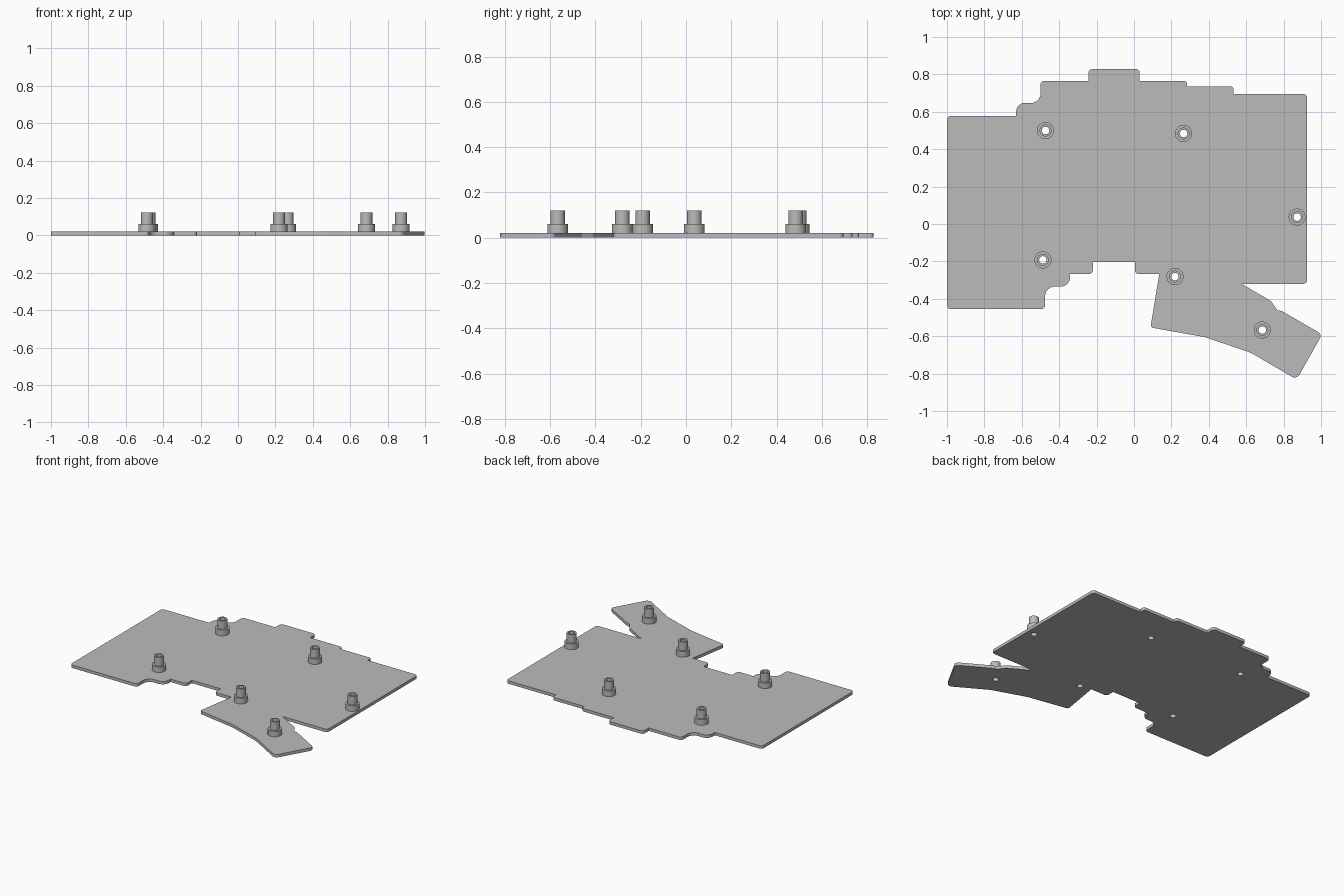
import bpy, bmesh, math
from mathutils import Vector

if "Cube" in bpy.data.objects:
    bpy.data.objects.remove(bpy.data.objects["Cube"])

THICK, STEP, TOP = 0.021, 0.061, 0.121
HOLE, COLLAR, POST = 0.02, 0.0455, 0.032
SEG = 32

grey = bpy.data.materials.new("plain grey")
grey.diffuse_color = (0.5, 0.5, 0.5, 1)
grey.use_nodes = True
grey.node_tree.nodes["Principled BSDF"].inputs["Base Color"].default_value = grey.diffuse_color

# Plate outline, clockwise: x, y, corner radius
OUTLINE = [
    (-1.0, .577, .02), (-.63, .577, 0), (-.63, .647, .045), (-.50, .647, .05),
    (-.50, .765, .02), (-.243, .765, 0), (-.243, .829, .02), (.03, .829, .02),
    (.03, .765, 0), (.283, .765, .015), (.283, .735, 0), (.533, .735, .015),
    (.533, .695, 0), (.925, .695, .02), (.925, -.32, .02), (.575, -.32, 0),
    (.73, -.41, .04), (.768, -.462, .01), (.79, -.465, .01), (1.006, -.59, .025),
    (.87, -.832, .03), (.645, -.70, .01), (.62, -.687, .01), (.38, -.605, .03),
    (.088, -.553, .015), (.135, -.267, 0), (.005, -.267, .02), (.005, -.203, 0),
    (-.22, -.203, 0), (-.22, -.267, .02), (-.342, -.267, 0), (-.342, -.335, .05),
    (-.475, -.335, .05), (-.475, -.455, .02), (-1.0, -.455, .02),
]
STANDOFFS = [(-.473, .50), (.265, .484), (.872, .037),
             (-.487, -.192), (.219, -.281), (.686, -.567)]


def rounded(corners, steps=6):
    """Replace each corner with an arc of its own radius."""
    pts = []
    for i, (x, y, r) in enumerate(corners):
        p = Vector((x, y))
        if r == 0:
            pts.append(p)
            continue
        a = (Vector(corners[i - 1][:2]) - p).normalized()
        b = (Vector(corners[(i + 1) % len(corners)][:2]) - p).normalized()
        half = a.angle(b) / 2
        centre = p + (a + b).normalized() * (r / math.sin(half))
        start = p + a * (r / math.tan(half)) - centre
        end = p + b * (r / math.tan(half)) - centre
        for k in range(steps + 1):
            pts.append(centre + start.lerp(end, k / steps).normalized() * r)
    return pts


def circle(cx, cy, r):
    return [Vector((cx + r * math.cos(t), cy + r * math.sin(t)))
            for t in (2 * math.pi * k / SEG for k in range(SEG))]


def finish(obj):
    obj.data.materials.clear()
    obj.data.materials.append(grey)
    bpy.ops.object.select_all(action='DESELECT')
    obj.select_set(True)
    bpy.context.view_layer.objects.active = obj
    bpy.ops.object.shade_smooth_by_angle(angle=math.radians(30))


# Plate: filled flat curve with round holes, given thickness
curve = bpy.data.curves.new("plate_outline", 'CURVE')
curve.dimensions = '2D'
curve.fill_mode = 'BOTH'
curve.extrude = THICK / 2
for loop in [rounded(OUTLINE)] + [circle(x, y, HOLE) for x, y in STANDOFFS]:
    spline = curve.splines.new('POLY')
    spline.points.add(len(loop) - 1)
    for sp, p in zip(spline.points, loop):
        sp.co = (p.x, p.y, 0, 1)
    spline.use_cyclic_u = True
outline = bpy.data.objects.new("plate_outline", curve)
bpy.context.collection.objects.link(outline)
bpy.context.view_layer.update()
mesh = bpy.data.meshes.new_from_object(
    outline.evaluated_get(bpy.context.evaluated_depsgraph_get()))
bpy.data.objects.remove(outline)
bm = bmesh.new()
bm.from_mesh(mesh)
bmesh.ops.remove_doubles(bm, verts=bm.verts, dist=1e-5)
bmesh.ops.translate(bm, verts=bm.verts, vec=(0, 0, THICK / 2))
bmesh.ops.recalc_face_normals(bm, faces=bm.faces)
bm.to_mesh(mesh)
bm.free()
plate = bpy.data.objects.new("plate", mesh)
bpy.context.collection.objects.link(plate)
finish(plate)

# Standoffs: hollow stepped posts turned from one profile
PROFILE = [(HOLE, THICK), (COLLAR, THICK), (COLLAR, STEP),
           (POST, STEP), (POST, TOP), (HOLE, TOP)]
bm = bmesh.new()
rings = [[bm.verts.new((p.x, p.y, z)) for p in circle(0, 0, r)] for r, z in PROFILE]
for i, ring in enumerate(rings):
    nxt = rings[(i + 1) % len(rings)]
    for k in range(SEG):
        j = (k + 1) % SEG
        bm.faces.new((ring[k], ring[j], nxt[j], nxt[k]))
bmesh.ops.recalc_face_normals(bm, faces=bm.faces)
post_mesh = bpy.data.meshes.new("standoff")
bm.to_mesh(post_mesh)
bm.free()
for n, (x, y) in enumerate(STANDOFFS, 1):
    post = bpy.data.objects.new(f"standoff_{n}", post_mesh.copy())
    post.location = (x, y, 0)
    bpy.context.collection.objects.link(post)
    finish(post)
